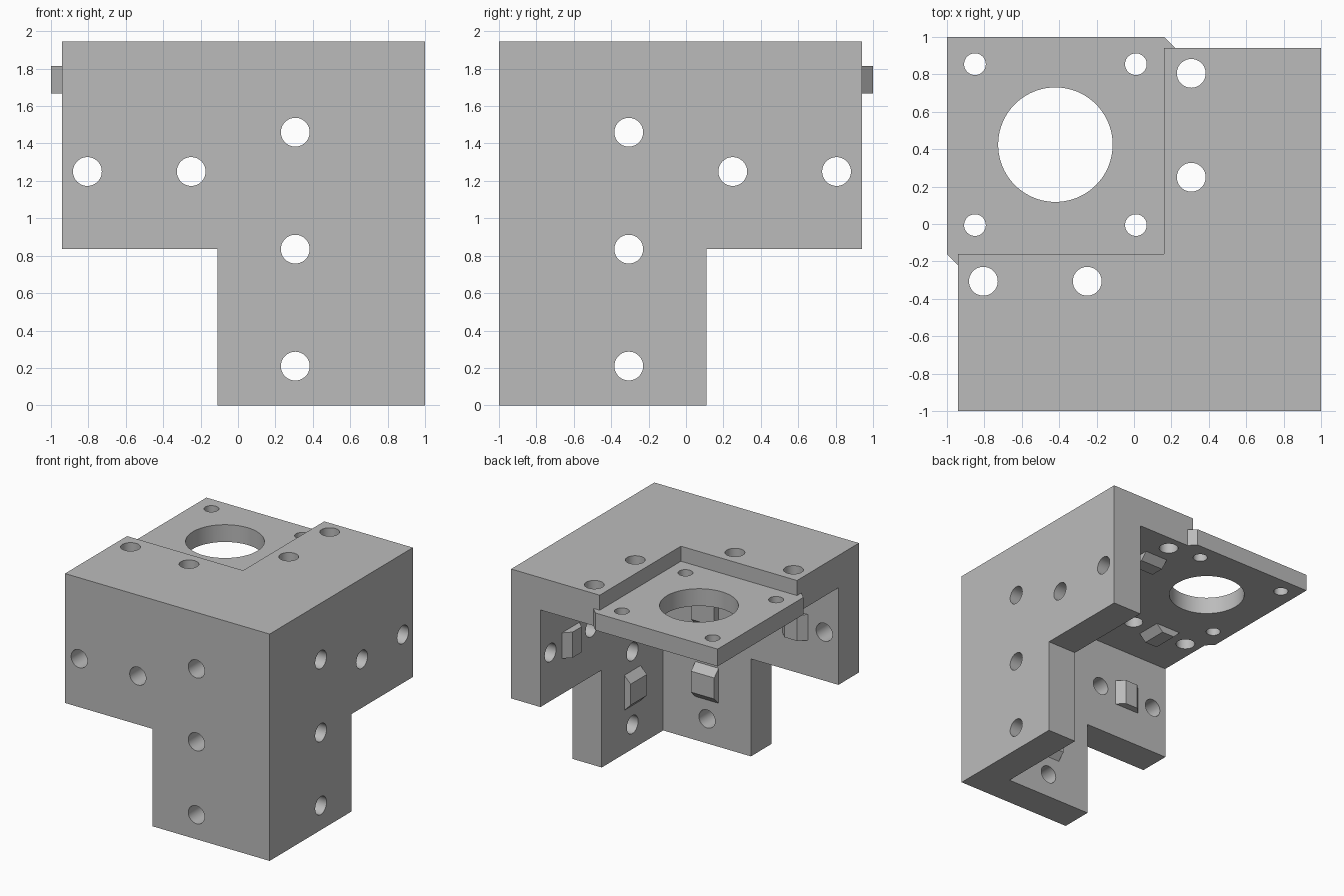
import bpy, bmesh, math
from mathutils import Vector, Matrix

if "Cube" in bpy.data.objects:
    bpy.data.objects.remove(bpy.data.objects["Cube"], do_unlink=True)

WALL = 0.722          # inner face distance of both walls
TOP, CEIL = 1.944, 1.667
PLATE_TOP = 1.815
AXIS = 0.306          # centreline of each beam channel

grey = bpy.data.materials.new("light grey plastic")
grey.use_nodes = True
grey.diffuse_color = (0.5, 0.5, 0.5, 1)
grey.node_tree.nodes["Principled BSDF"].inputs["Base Color"].default_value = grey.diffuse_color


def finish(bm, name):
    bmesh.ops.recalc_face_normals(bm, faces=bm.faces)
    mesh = bpy.data.meshes.new(name)
    bm.to_mesh(mesh)
    bm.free()
    mesh.materials.append(grey)
    obj = bpy.data.objects.new(name, mesh)
    bpy.context.collection.objects.link(obj)
    return obj


def box(name, lo, hi):
    bm = bmesh.new()
    lo, hi = Vector(lo), Vector(hi)
    bmesh.ops.create_cube(bm, size=1)
    bmesh.ops.scale(bm, vec=hi - lo, verts=bm.verts)
    bmesh.ops.translate(bm, vec=(lo + hi) / 2, verts=bm.verts)
    return finish(bm, name)


def swap(v):
    """Mirror across the diagonal, so the front wall becomes the side wall."""
    return Vector((-v[1], -v[0], v[2]))


def add_hole(bm, centre, direction, radius, depth=0.4, sides=48):
    turn = Vector(direction).to_track_quat('Z', 'Y').to_matrix().to_4x4()
    bmesh.ops.create_cone(bm, cap_ends=True, segments=sides, radius1=radius, radius2=radius,
                          depth=depth, matrix=Matrix.Translation(centre) @ turn)


def add_key(bm, base, along, normal, length, width=0.22, height=0.06):
    """Slot key with sloped ends, rooted slightly inside its wall."""
    base, along, normal = Vector(base), Vector(along), Vector(normal)
    across = along.cross(normal)
    verts = []
    for half, lift in ((length / 2, -0.03), (length / 2, 0), (length / 2 - height, height)):
        for s in (-1, 1):
            for t in (-1, 1):
                verts.append(bm.verts.new(base + along * half * s + across * width / 2 * t + normal * lift))
    bmesh.ops.convex_hull(bm, input=verts)


# Corner block, to be hollowed into three walls
bracket = box("corner_bracket", (-0.94, -1, 0), (1, 0.94, TOP))
inner_void = box("inner_void_cutter", (-2, -WALL, -1), (WALL, 2, CEIL))
front_notch = box("front_notch_cutter", (-2, -2, -1), (-0.11, -0.5, 0.835))
side_notch = box("side_notch_cutter", (0.5, 0.11, -1), (2, 2, 0.835))
recess = box("plate_recess_cutter", (-2, -0.16, PLATE_TOP), (0.16, 2, 3))

# Motor plate with bevelled ears where it overhangs the walls
bm = bmesh.new()
outline = [(-1, 1), (0.16, 1), (0.22, 0.94), (0.22, -0.22), (-0.94, -0.22), (-1, -0.16)]
face = bm.faces.new([bm.verts.new((x, y, CEIL)) for x, y in outline])
up = bmesh.ops.extrude_face_region(bm, geom=[face])["geom"]
bmesh.ops.translate(bm, vec=(0, 0, PLATE_TOP - CEIL),
                    verts=[g for g in up if isinstance(g, bmesh.types.BMVert)])
plate = finish(bm, "motor_plate_helper")

# Slot keys between the screw holes, in mirrored pairs
bm = bmesh.new()
keys = [((-0.53, -WALL, 1.25), (1, 0, 0), (0, 1, 0), 0.24),
        ((AXIS, -WALL, 0.523), (0, 0, 1), (0, 1, 0), 0.3),
        ((AXIS, -WALL, 1.147), (0, 0, 1), (0, 1, 0), 0.3),
        ((-0.53, -AXIS, CEIL), (1, 0, 0), (0, 0, -1), 0.24)]
for base, along, normal, length in keys:
    add_key(bm, base, along, normal, length)
    add_key(bm, swap(base), swap(along), swap(normal), length)
bmesh.ops.dissolve_limit(bm, angle_limit=0.02, verts=bm.verts, edges=bm.edges)
slot_keys = finish(bm, "slot_keys_helper")

# Screw holes and motor opening
bm = bmesh.new()
mid = -(1 + WALL) / 2
screws = [((x, mid, 1.25), (0, 1, 0)) for x in (-0.805, -0.25)]
screws += [((AXIS, mid, z), (0, 1, 0)) for z in (0.21, 0.835, 1.46)]
screws += [((x, -AXIS, 1.8), (0, 0, 1)) for x in (-0.805, -0.25)]
for centre, direction in screws:
    add_hole(bm, centre, direction, 0.077)
    add_hole(bm, swap(centre), swap(direction), 0.077)
motor = Vector((-0.42, 0.424, 1.74))
add_hole(bm, motor, (0, 0, 1), 0.306, sides=80)
for sx in (-1, 1):
    for sy in (-1, 1):
        add_hole(bm, motor + Vector((sx, sy, 0)) * 0.43, (0, 0, 1), 0.058)
holes = finish(bm, "hole_cutter")

# Carve and join
steps = [(inner_void, 'DIFFERENCE'), (front_notch, 'DIFFERENCE'), (side_notch, 'DIFFERENCE'),
         (recess, 'DIFFERENCE'), (plate, 'UNION'), (slot_keys, 'UNION'), (holes, 'DIFFERENCE')]
bpy.ops.object.select_all(action='DESELECT')
bracket.select_set(True)
bpy.context.view_layer.objects.active = bracket
for helper, operation in steps:
    mod = bracket.modifiers.new(helper.name, 'BOOLEAN')
    mod.object, mod.operation, mod.solver = helper, operation, 'EXACT'
    bpy.ops.object.modifier_apply(modifier=mod.name)
    bpy.data.objects.remove(helper, do_unlink=True)

bpy.ops.object.shade_smooth_by_angle(angle=math.radians(30))
